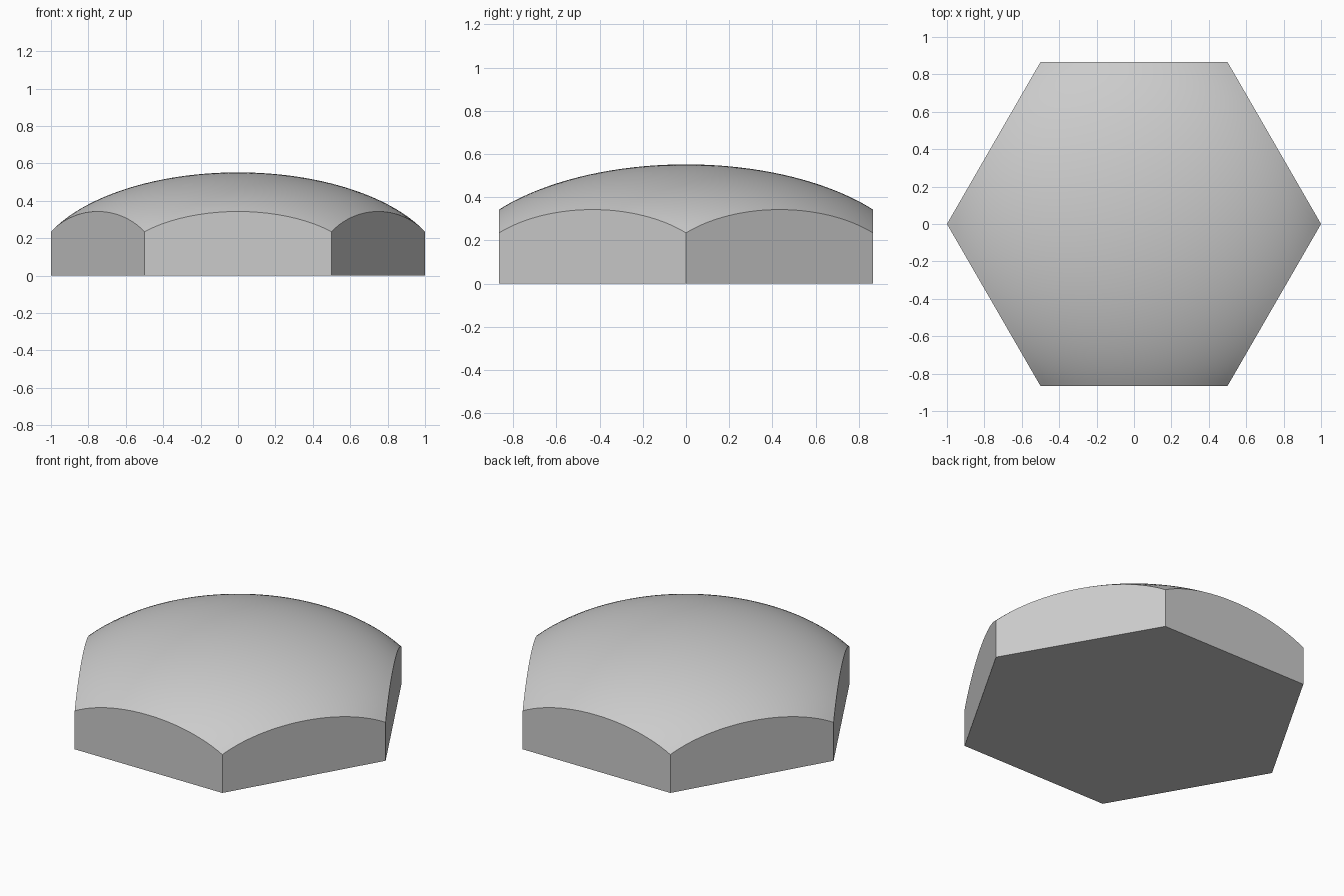
import bpy
import bmesh
from math import cos, sin, pi, sqrt, radians
from mathutils import Vector

cube = bpy.data.objects.get("Cube")
if cube:
    bpy.data.objects.remove(cube, do_unlink=True)

SIDES = 6
STEPS = 32           # dome segments along each side
RINGS = 32           # dome rings from crown to rim
DOME_RADIUS = 1.105
DOME_HEIGHT = 0.552

grey = bpy.data.materials.new("light grey")
grey.use_nodes = True
colour = (0.6, 0.6, 0.6, 1)
grey.diffuse_color = colour
grey.node_tree.nodes["Principled BSDF"].inputs["Base Color"].default_value = colour

corners = [Vector((cos(2 * pi * i / SIDES), sin(2 * pi * i / SIDES), 0))
           for i in range(SIDES)]


def on_dome(p):
    """Lift a ground point onto the flattened ellipsoid."""
    z = DOME_HEIGHT * sqrt(1 - p.length_squared / DOME_RADIUS ** 2)
    return Vector((p.x, p.y, z))


bm = bmesh.new()
count = SIDES * STEPS

# Domed top: concentric hexagonal rings around the crown
rings = []
for r in range(1, RINGS + 1):
    ring = []
    for i in range(count):
        side, step = divmod(i, STEPS)
        p = corners[side].lerp(corners[(side + 1) % SIDES], step / STEPS)
        ring.append(bm.verts.new(on_dome(p * r / RINGS)))
    rings.append(ring)
crown = bm.verts.new((0, 0, DOME_HEIGHT))
for i in range(count):
    j = (i + 1) % count
    bm.faces.new((crown, rings[0][i], rings[0][j]))
    for inner, outer in zip(rings, rings[1:]):
        bm.faces.new((inner[i], outer[i], outer[j], inner[j]))
for face in bm.faces:
    face.smooth = True

# Flat walls with arched upper edges, and the flat base
rim = rings[-1]
foot = [bm.verts.new(c) for c in corners]
for s in range(SIDES):
    arch = [rim[(s * STEPS + k) % count] for k in range(STEPS + 1)]
    bm.faces.new([foot[s], foot[(s + 1) % SIDES]] + arch[::-1])
bm.faces.new(foot[::-1])
bmesh.ops.recalc_face_normals(bm, faces=bm.faces)

mesh = bpy.data.meshes.new("domed_hexagonal_block")
bm.to_mesh(mesh)
bm.free()
mesh.materials.append(grey)
block = bpy.data.objects.new("domed_hexagonal_block", mesh)
bpy.context.collection.objects.link(block)

# Smooth dome with a crisp rim and crisp corners
bpy.ops.object.select_all(action="DESELECT")
block.select_set(True)
bpy.context.view_layer.objects.active = block
bpy.ops.object.shade_smooth_by_angle(angle=radians(30))
